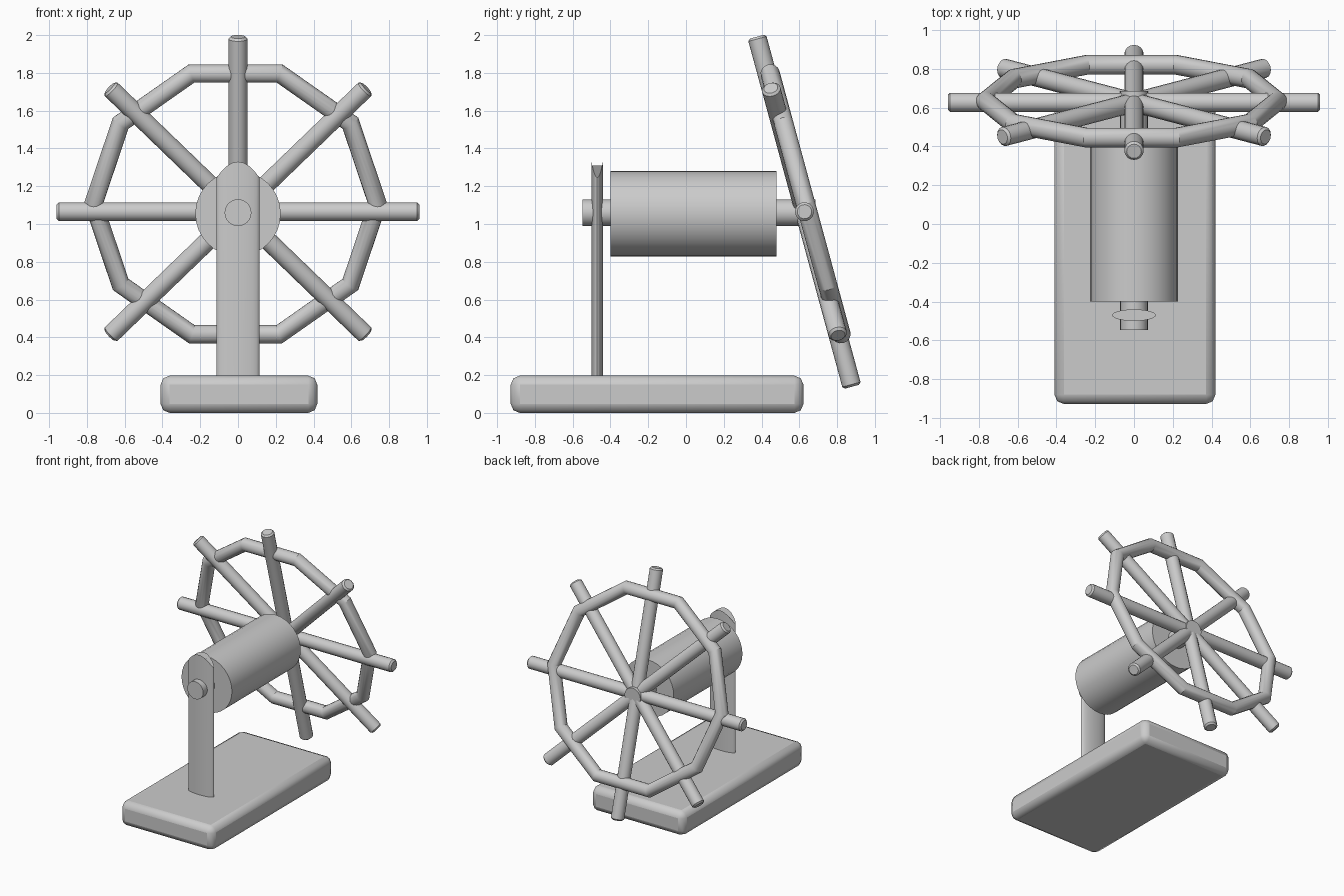
import bpy, math
from mathutils import Matrix, Vector

if "Cube" in bpy.data.objects:
    bpy.data.objects.remove(bpy.data.objects["Cube"])

HUB = Vector((0, 0.627, 1.065))
TILT = Matrix.Rotation(math.radians(15.2), 4, 'X')


def finish(name, bevel=0, segments=2, angle=35):
    ob = bpy.context.object
    ob.name = name
    if bevel:
        m = ob.modifiers.new("edge", 'BEVEL')
        m.width, m.segments = bevel, segments
        m.limit_method, m.angle_limit = 'ANGLE', math.radians(50)
    bpy.ops.object.shade_smooth_by_angle(angle=math.radians(angle))
    return ob


def rod(name, y0, y1, r, z, sides, bevel=0):
    """Cylinder lying along y."""
    bpy.ops.mesh.primitive_cylinder_add(vertices=sides, radius=r, depth=y1 - y0,
        location=(0, (y0 + y1) / 2, z), rotation=(math.pi / 2, 0, 0))
    return finish(name, bevel)


# base slab with softened edges
bpy.ops.mesh.primitive_cube_add(size=1, location=(0.005, -0.153, 0.0985))
base = bpy.context.object
for v in base.data.vertices:
    v.co *= Vector((0.83, 1.55, 0.197))
finish("base", 0.048, 2)

# flat oval post with a rounded top
bpy.ops.mesh.primitive_cylinder_add(vertices=24, radius=1, depth=1,
                                    location=(0, -0.47, 0))
post = bpy.context.object
for v in post.data.vertices:
    x = v.co.x
    z = 1.33 - 0.085 * x * x if v.co.z > 0 else 0.15
    v.co = Vector((x * 0.113, v.co.y * 0.03, z))
finish("post")

# drum and axle
rod("drum", -0.40, 0.48, 0.226, 1.055, 32)
rod("axle", -0.547, 0.685, 0.071, 1.06, 24)

# wheel: four full-length bars through the hub
for i in range(4):
    bpy.ops.mesh.primitive_cylinder_add(vertices=16, radius=0.05, depth=1.92)
    bar = finish("spoke_bar_%d" % (i + 1), 0.012, 1)
    bar.matrix_world = (Matrix.Translation(HUB) @ TILT
                        @ Matrix.Rotation(math.radians(45 * i), 4, 'Y'))

# ten-sided wheel rim
bpy.ops.mesh.primitive_torus_add(major_segments=10, minor_segments=16,
                                 major_radius=0.752, minor_radius=0.051)
rim = finish("wheel_rim", angle=30)
rim.matrix_world = (Matrix.Translation((-0.013, 0.633, 1.107)) @ TILT
                    @ Matrix.Rotation(math.pi / 2, 4, 'X'))
